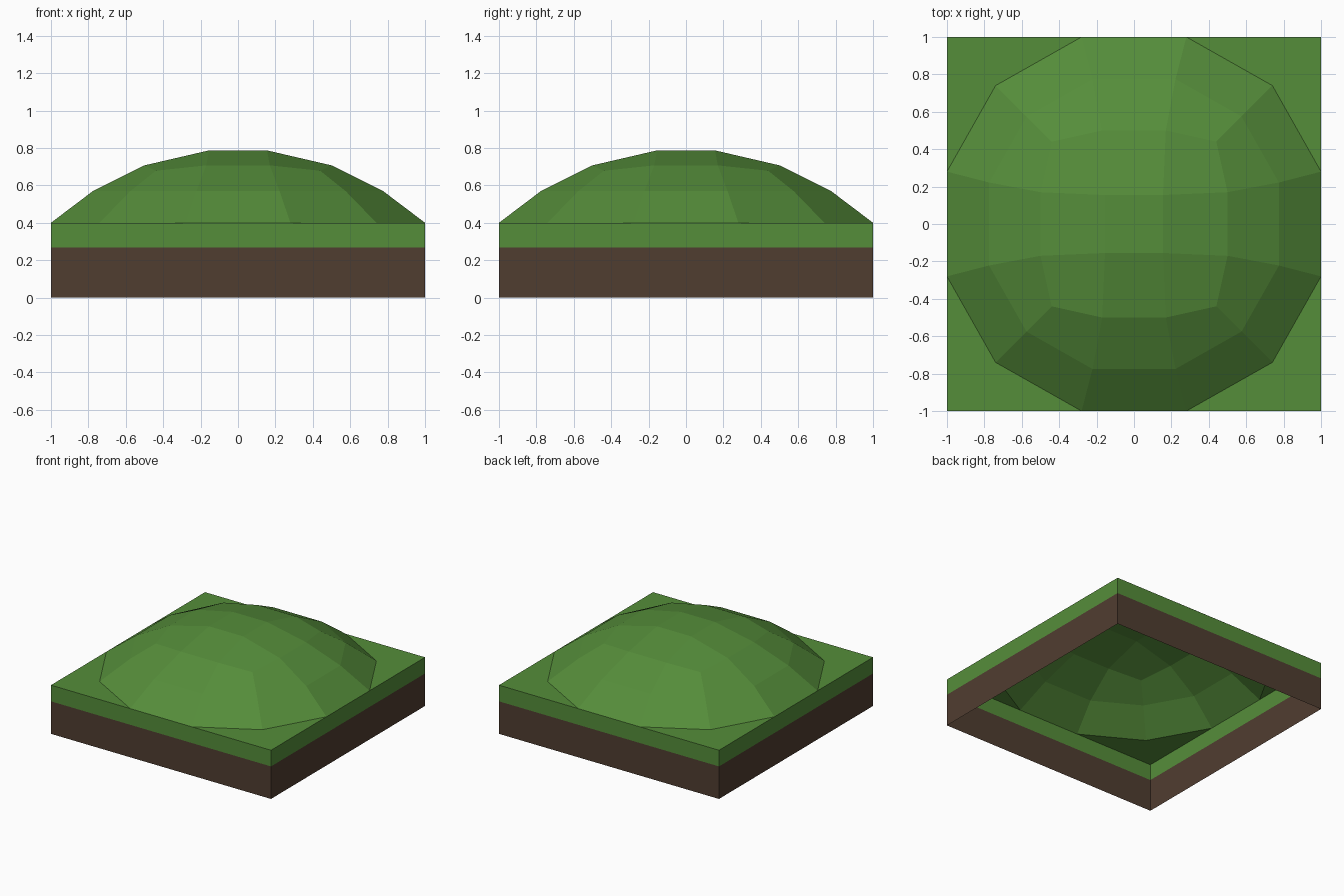
import bpy, bmesh

if "Cube" in bpy.data.objects:
    bpy.data.objects.remove(bpy.data.objects["Cube"])


def material(name, rgb):
    # sRGB 0-255 to linear
    lin = [((c / 255 + 0.055) / 1.055) ** 2.4 for c in rgb]
    m = bpy.data.materials.new(name)
    m.diffuse_color = (*lin, 1)
    m.use_nodes = True
    m.node_tree.nodes["Principled BSDF"].inputs["Base Color"].default_value = m.diffuse_color
    return m


GRASS = material("grass green", (85, 141, 58))
SOIL = material("soil brown", (80, 61, 48))
BOTTOM, SEAM, TOP = 0.0, 0.267, 0.4


def turn(x, y, k):
    # rotate a point by k quarter turns
    for _ in range(k % 4):
        x, y = -y, x
    return x, y


def finish(name, bm, mat):
    mesh = bpy.data.meshes.new(name)
    bm.to_mesh(mesh)
    bm.free()
    mesh.materials.append(mat)
    obj = bpy.data.objects.new(name, mesh)
    bpy.context.collection.objects.link(obj)


def add_walls(bm, z0, z1):
    # four thin sheet walls around the square
    low, high = [[bm.verts.new((*turn(1, -1, k), z)) for k in range(4)]
                 for z in (z0, z1)]
    for k in range(4):
        n = (k + 1) % 4
        bm.faces.new((low[k], low[n], high[n], high[k]))


# Soil: open-bottomed brown band
bm = bmesh.new()
add_walls(bm, BOTTOM, SEAM)
finish("soil_walls", bm, SOIL)

# Grass rim: green band plus the flat corners around the mound
bm = bmesh.new()
add_walls(bm, SEAM, TOP)
for k in range(4):
    a, b, c, d = [bm.verts.new((*turn(x, y, k), TOP))
                  for x, y in ((1, 1), (0.28, 1), (0.74, 0.74), (1, 0.28))]
    bm.faces.new((a, b, c))
    bm.faces.new((a, c, d))
finish("grass_rim", bm, GRASS)

# Mound: square cap and three 12-sided rings
# ring = side distance, side half width, corner distance, side z, corner z
RINGS = [(0.5, 0.17, 0.44, 0.707, 0.678),
         (0.775, 0.222, 0.575, 0.57, 0.57),
         (1.0, 0.28, 0.74, TOP, TOP)]
bm = bmesh.new()
cap = [bm.verts.new((*turn(0.155, 0.155, k), 0.787)) for k in range(4)]
bm.faces.new(cap)
rings = []
for s, w, c, zs, zc in RINGS:
    rings.append([bm.verts.new((*turn(x, y, k), z)) for k in range(4)
                  for x, y, z in ((s, -w, zs), (s, w, zs), (c, c, zc))])
first = rings[0]
for k in range(4):
    i = 3 * k
    bm.faces.new((cap[k - 1], first[i], first[i + 1], cap[k]))
    bm.faces.new((cap[k], first[i + 1], first[i + 2], first[(i + 3) % 12]))
for inner, outer in zip(rings, rings[1:]):
    for i in range(12):
        j = (i + 1) % 12
        bm.faces.new((inner[i], outer[i], outer[j], inner[j]))
finish("grass_mound", bm, GRASS)
